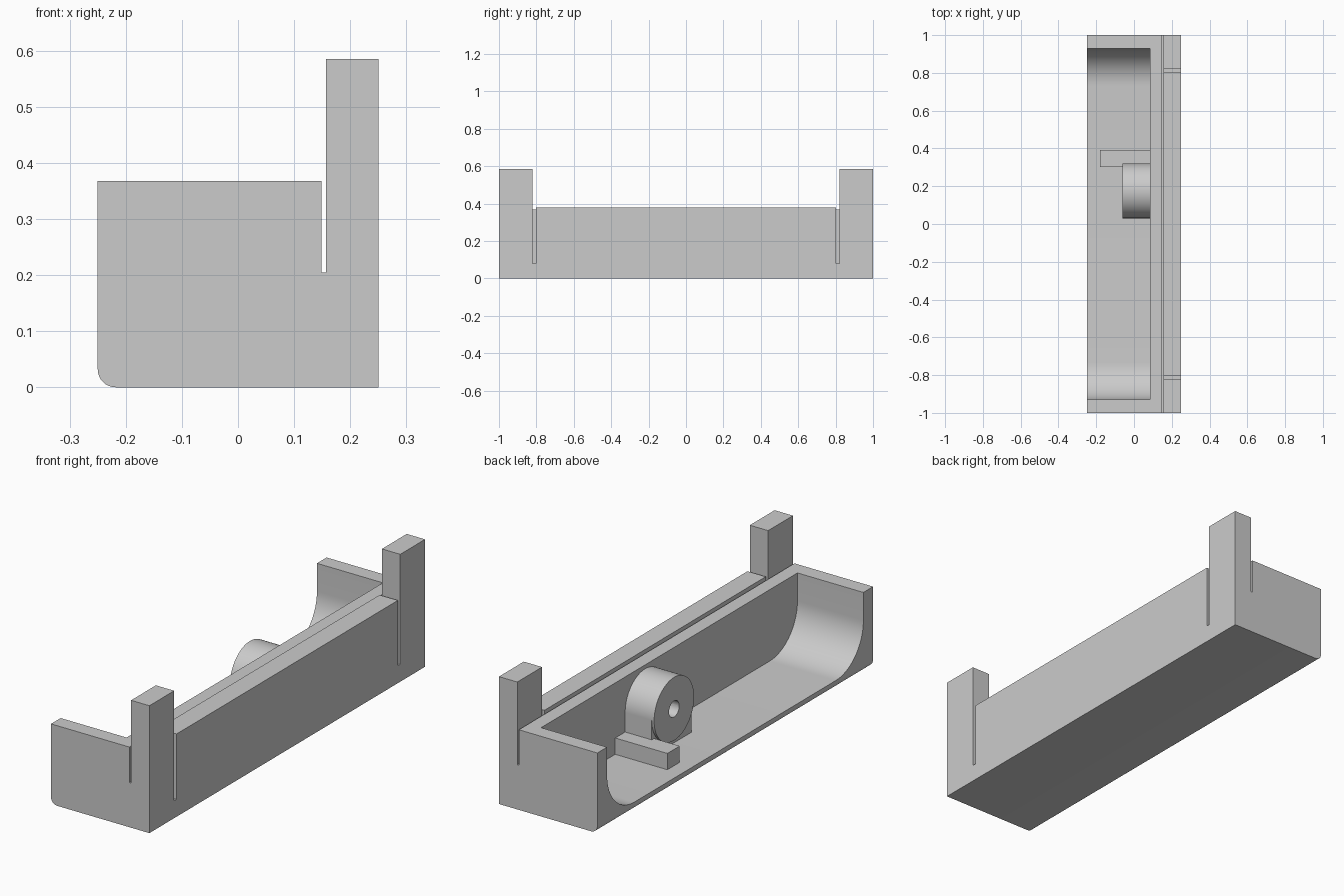
import bpy
import bmesh
from math import sin, cos, pi, radians
from mathutils import Vector

if "Cube" in bpy.data.objects:
    bpy.data.objects.remove(bpy.data.objects["Cube"], do_unlink=True)

grey = bpy.data.materials.new("plain grey")
grey.use_nodes = True
grey.diffuse_color = (0.6, 0.6, 0.6, 1)
grey.node_tree.nodes["Principled BSDF"].inputs["Base Color"].default_value = (0.6, 0.6, 0.6, 1)


def extrude(name, outline, offset):
    """Prism from a closed 3D outline pushed along an offset."""
    bm = bmesh.new()
    face = bm.faces.new([bm.verts.new(p) for p in outline])
    moved = bmesh.ops.extrude_face_region(bm, geom=[face])["geom"]
    verts = [v for v in moved if isinstance(v, bmesh.types.BMVert)]
    bmesh.ops.translate(bm, verts=verts, vec=Vector(offset))
    bmesh.ops.recalc_face_normals(bm, faces=bm.faces)
    mesh = bpy.data.meshes.new(name)
    bm.to_mesh(mesh)
    bm.free()
    mesh.materials.append(grey)
    obj = bpy.data.objects.new(name, mesh)
    bpy.context.collection.objects.link(obj)
    return obj


def box(name, x0, x1, y0, y1, z0, z1):
    outline = [(x0, y0, z0), (x1, y0, z0), (x1, y1, z0), (x0, y1, z0)]
    return extrude(name, outline, (0, 0, z1 - z0))


def arc(cx, cy, r, start, end, steps):
    angles = [radians(start + (end - start) * i / steps) for i in range(steps + 1)]
    return [(cx + r * cos(a), cy + r * sin(a)) for a in angles]


def disc(name, x0, x1, y, z, r, steps):
    ring = arc(y, z, r, 0, 360, steps)[:-1]
    return extrude(name, [(x0, a, b) for a, b in ring], (x1 - x0, 0, 0))


def activate(obj):
    bpy.ops.object.select_all(action="DESELECT")
    obj.select_set(True)
    bpy.context.view_layer.objects.active = obj


def combine(obj, other, operation):
    mod = obj.modifiers.new(operation, "BOOLEAN")
    mod.object = other
    mod.operation = operation
    mod.solver = "EXACT"
    activate(obj)
    bpy.ops.object.modifier_apply(modifier=mod.name)
    bpy.data.objects.remove(other, do_unlink=True)


END, TRAY_TOP, POST_TOP, FLOOR = 1.0, 0.368, 0.585, 0.04
WALL_IN, GROOVE_IN, GROOVE_OUT = 0.085, 0.149, 0.157

# Body section: tray block, narrow groove, tall outer wall, rounded lower edge
section = arc(-0.218, 0.032, 0.032, 180, 270, 8) + [
    (0.25, 0), (0.25, POST_TOP), (GROOVE_OUT, POST_TOP), (GROOVE_OUT, 0.205),
    (GROOVE_IN, 0.205), (GROOVE_IN, TRAY_TOP), (-0.25, TRAY_TOP)]
body = extrude("tray_body", [(x, -END, z) for x, z in section], (0, 2 * END, 0))

# Hollow with big rounded ends, open on one long side
r, half = 0.2, 0.93
hollow = arc(half - r, FLOOR + r, r, 0, -90, 20) + arc(r - half, FLOOR + r, r, 270, 180, 20)
hollow += [(-half, 0.5), (half, 0.5)]
combine(body, extrude("hollow", [(-0.3, y, z) for y, z in hollow], (WALL_IN + 0.3, 0, 0)),
        "DIFFERENCE")

# Lower the middle panel and slit it free of the corner posts
combine(body, box("panel_gap", 0.153, 0.3, -0.81, 0.81, 0.38, 0.7), "DIFFERENCE")
for side in (-1, 1):
    y0, y1 = sorted((side * 0.803, side * 0.82))
    combine(body, box("slit", GROOVE_OUT - 0.002, 0.3, y0, y1, 0.08, 0.7), "DIFFERENCE")

# Round boss with a bore, on a slightly recessed foot
boss_y, boss_z, boss_r = 0.175, 0.205, 0.145
boss = disc("round_boss", -0.062, WALL_IN + 0.005, boss_y, boss_z, boss_r, 64)
foot = box("boss_foot", -0.05, WALL_IN + 0.005, boss_y - boss_r, boss_y + boss_r,
           FLOOR - 0.005, boss_z)
for part in (boss, foot):
    combine(part, disc("bore", -0.1, WALL_IN, boss_y, boss_z, 0.037, 32), "DIFFERENCE")

# Low stop block beside the boss
stop = box("stop_block", -0.18, WALL_IN + 0.005, 0.303, 0.392, FLOOR - 0.005, 0.115)

for obj in (body, boss, foot, stop):
    activate(obj)
    bpy.ops.object.shade_smooth_by_angle(angle=radians(30))
